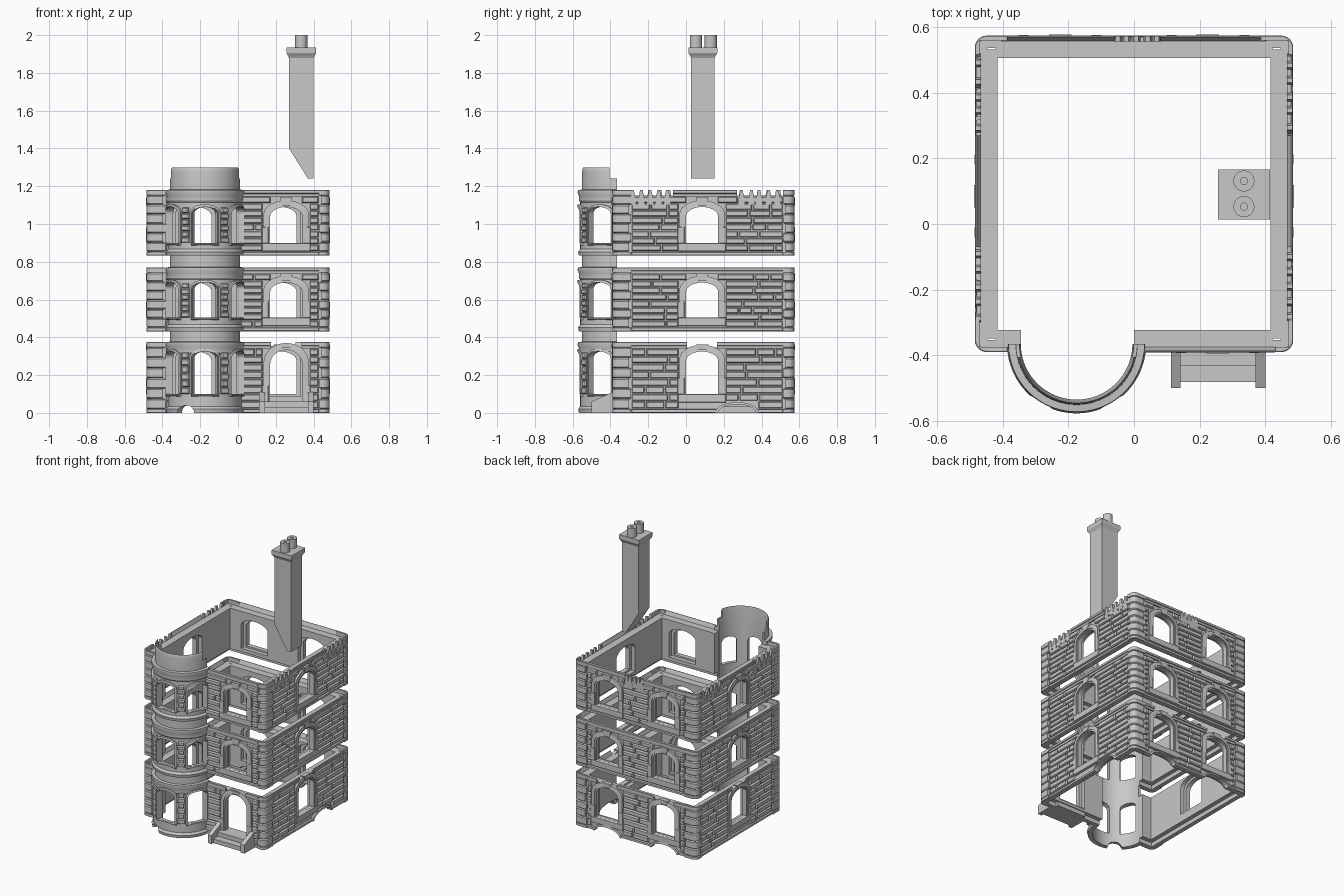
import bpy, bmesh, random
from math import sin, cos, pi
from mathutils import Vector

random.seed(4)
if "Cube" in bpy.data.objects:
    bpy.data.objects.remove(bpy.data.objects["Cube"])

stone = bpy.data.materials.new("grey_stone")
stone.use_nodes = True
GREY = (0.58, 0.58, 0.58, 1)
stone.diffuse_color = GREY
stone.node_tree.nodes["Principled BSDF"].inputs["Base Color"].default_value = GREY

STOREYS = [(0, 0.375), (0.432, 0.77), (0.833, 1.18)]
SILLS = [(0.10, 0.325), (0.505, 0.69), (0.90, 1.09)]
TX, TY, TR = -0.175, -0.365, 0.195

# Each surface maps (along, height, outward) to a point in space
SURFACES = {
    "front": lambda u, z, d: Vector((u, -0.375 - d, z)),
    "back": lambda u, z, d: Vector((u, 0.558 + d, z)),
    "right": lambda u, z, d: Vector((0.468 + d, u, z)),
    "left": lambda u, z, d: Vector((-0.468 - d, u, z)),
}
along_y = lambda u, z, d: Vector((u, d, z))
along_x = lambda u, z, d: Vector((d, u, z))
upward = lambda u, v, d: Vector((u, v, d))


def tower(u, z, d):
    a = u / TR - pi / 2
    return Vector((TX + (TR + d) * cos(a), TY + (TR + d) * sin(a), z))


def finish(bm, name, smooth=False):
    bmesh.ops.recalc_face_normals(bm, faces=bm.faces)
    mesh = bpy.data.meshes.new(name)
    bm.to_mesh(mesh)
    bm.free()
    mesh.materials.append(stone)
    ob = bpy.data.objects.new(name, mesh)
    bpy.context.collection.objects.link(ob)
    if smooth:
        shade(ob)
    return ob


def shade(ob):
    bpy.ops.object.select_all(action="DESELECT")
    ob.select_set(True)
    bpy.context.view_layer.objects.active = ob
    bpy.ops.object.shade_smooth_by_angle(angle=0.6)


def prism(bm, place, rings):
    """Solid through rings of (depth, outline)."""
    loops = [[bm.verts.new(place(u, z, d)) for u, z in pts] for d, pts in rings]
    n = len(loops[0])
    for a, b in zip(loops, loops[1:]):
        for i in range(n):
            j = (i + 1) % n
            bm.faces.new((a[i], a[j], b[j], b[i]))
    bm.faces.new(loops[0])
    bm.faces.new(loops[-1])


def rect(a, b, z0, z1, i=0):
    return [(a + i, z0 + i), (b - i, z0 + i), (b - i, z1 - i), (a + i, z1 - i)]


def block(bm, place, a, b, z0, z1, depth, soft=0.005):
    prism(bm, place, [(-0.01, rect(a, b, z0, z1)), (depth * 0.6, rect(a, b, z0, z1, soft * 0.3)),
                      (depth, rect(a, b, z0, z1, soft))])


def arch(c, w, z0, z1, rise, n=14):
    pts = [(c - w / 2, z0)]
    pts += [(c - w / 2 * cos(pi * i / n), z1 - rise + rise * sin(pi * i / n)) for i in range(n + 1)]
    return pts + [(c + w / 2, z0)]


def band(bm, place, inner, outer, d0, d1):
    """Arched surround between two matching outlines."""
    cols = [[bm.verts.new(place(*p, d)) for p, d in ((i, d0), (i, d1), (o, d1 - 0.003), (o, d0))]
            for i, o in zip(inner, outer)]
    for a, b in zip(cols, cols[1:]):
        for k in range(4):
            m = (k + 1) % 4
            bm.faces.new((a[k], a[m], b[m], b[k]))
    bm.faces.new(cols[0])
    bm.faces.new(cols[-1])


def panel(bm, place, loops, d0, d1):
    """Flat wall with holes."""
    edges = []
    for pts in loops:
        vs = [bm.verts.new(place(u, z, d0)) for u, z in pts]
        edges += [bm.edges.new((vs[i - 1], vs[i])) for i in range(len(vs))]
    faces = [f for f in bmesh.ops.triangle_fill(bm, edges=edges, use_beauty=True)["geom"]
             if isinstance(f, bmesh.types.BMFace)]
    out = bmesh.ops.extrude_face_region(bm, geom=faces, use_keep_orig=True)["geom"]
    bmesh.ops.translate(bm, verts=[v for v in out if isinstance(v, bmesh.types.BMVert)],
                        vec=place(0, 0, d1) - place(0, 0, d0))


def free_spans(a, b, z0, z1, blocked):
    spans, at = [], a
    for p, q, lo, hi in sorted(blocked):
        if hi > z0 + 0.004 and lo < z1 - 0.004 and q > at and p < b:
            if p - at > 0.012:
                spans.append((at, p))
            at = max(at, q)
    return spans + ([(at, b)] if b - at > 0.012 else [])


def brickwork(bm, place, a, b, z0, z1, blocked, rows=8):
    h = (z1 - z0) / rows
    for r in range(rows):
        lo, hi = z0 + r * h + 0.002, z0 + (r + 1) * h - 0.002
        for s, e in free_spans(a, b, lo, hi, blocked):
            while e - s > 0.012:
                t = min(e, s + random.uniform(0.07, 0.2))
                t = e if e - t < 0.04 else t
                block(bm, place, s + 0.003, t - 0.003, lo, hi, random.uniform(0.012, 0.016))
                s = t


def window(bm, place, c, z0, z1, w=0.17, rise=0.05, t=0.035, base=0.045, top=None):
    inner = arch(c, w, z0, z1, rise)
    band(bm, place, inner, arch(c, w + t, z0, z1 + t / 2, rise + t / 3), -0.02, 0.012)
    band(bm, place, arch(c, w + t * 0.6, z0, z1 + t * 0.3, rise + t / 5),
         arch(c, w + 2 * t, z0, z1 + t, rise + t * 0.7), -0.01, 0.017)
    if top:  # sill, jamb stones and keystone
        block(bm, place, c - w / 2 - t - 0.008, c + w / 2 + t + 0.008, z0 - base, z0, 0.017, 0.003)
        for s in (-1, 1):
            m = c + s * (w / 2 + t * 0.75)
            block(bm, place, m - 0.018, m + 0.018, z0 - 0.004, z0 + 0.085, 0.018, 0.003)
        prism(bm, place, [(d, [(c - 0.022, z1 + 0.008), (c + 0.022, z1 + 0.008),
                               (c + 0.034, top), (c - 0.034, top)]) for d in (-0.01, 0.02)])


def corner_stone(bm, sx, sy, wx, wy, z0, z1, soft=0.006, arm=0.032):
    """L-shaped stone with a rounded outer corner."""
    rings = []
    for z, i in ((z0, soft), (z0 + soft, 0), (z1 - soft, 0), (z1, soft)):
        r = 0.036
        pts = [(i + r - r * cos(t * pi / 12), i + r - r * sin(t * pi / 12)) for t in range(7)]
        pts += [(wx - i, i), (wx - i, arm), (arm, arm), (arm, wy - i), (i, wy - i)]
        edge = -0.39 if sy < 0 else 0.574
        rings.append((z, [(sx * (0.485 - p), edge - sy * q) for p, q in pts]))
    prism(bm, upward, rings)


# Storeys: walls, bricks, surrounds and mouldings
SPANS = {"front": [(-0.448, -0.345), (0, 0.448)], "back": [(-0.448, 0.448)],
         "right": [(-0.375, 0.558)], "left": [(-0.375, 0.558)]}
DRESSED = {"front": (-0.385, 0.43), "back": (-0.385, 0.385), "right": (-0.29, 0.515), "left": (-0.29, 0.515)}
OPENINGS = {"front": [0.255], "back": [-0.225, 0.225], "right": [0.085], "left": [0.085]}
VENTS = {"back": [-0.225, 0.225], "right": [0.27]}
TEETH = {"right": (-0.19, 0.39), "left": (-0.19, 0.39), "back": (0.01,)}

for n, ((z0, z1), (s0, s1)) in enumerate(zip(STOREYS, SILLS)):
    walls, bricks, frames, trim = (bmesh.new() for _ in range(4))
    ledge = z1 - 0.028
    for side, place in SURFACES.items():
        door = side == "front" and n == 0
        lo, hi, rise = (0.06, 0.335, 0.08) if door else (s0, s1, 0.05)
        vents = VENTS.get(side, []) if n == 0 else []
        blocked = [(c - 0.11, c + 0.11, 0, 0.055) for c in vents]
        for c in OPENINGS[side]:
            blocked += [(c - 0.122, c + 0.122, lo - 0.045, hi), (c - 0.08, c + 0.08, hi, hi + 0.035),
                        (c - 0.034, c + 0.034, hi, hi + 0.05)]
            window(frames, place, c, lo, hi, rise=rise, top=min(hi + 0.05, z1 - 0.012))
        top_gaps = list(blocked)
        if n == 2:
            for m in TEETH.get(side, ()):
                half = 0.12 if side != "back" else 0.07
                top_gaps.append((m - half, m + half, z1 - 0.06, z1))
                for k in range(-2, 3):
                    c = m + k * half * 0.4 + random.uniform(-0.006, 0.006)
                    prism(trim, place, [(d, [(c - 0.02, z1 - 0.08), (c + 0.02, z1 - 0.08), (c + 0.007, z1),
                                             (c - 0.007, z1)]) for d in (-0.002, 0.015)])
        for a, b in SPANS[side]:
            # Outer skin, then a thicker lining rebated at foot and openings
            ia, ib = (a + 0.026 if a < -0.36 else a), (b - 0.026 if b > 0.1 else b)
            skin, lining = [(a, z0)], [(ia, z0 + 0.03)]
            for c in vents:
                skin += arch(c, 0.2, z0, 0.045, 0.043)
                lining += arch(c, 0.22, z0 + 0.03, 0.06, 0.028)
                band(frames, place, arch(c, 0.2, z0, 0.045, 0.043), arch(c, 0.23, z0, 0.057, 0.055), -0.02, 0.016)
            skin += [(b, z0), (b, ledge), (a, ledge)]
            lining += [(ib, z0 + 0.03), (ib, ledge), (ia, ledge)]
            here = [c for c in OPENINGS[side] if a < c < b]
            panel(walls, place, [skin] + [arch(c, 0.172, lo, hi, rise) for c in here], -0.022, 0)
            panel(walls, place, [lining] + [arch(c, 0.21, lo - 0.012, min(hi + 0.015, ledge - 0.006), rise)
                                            for c in here], -0.052, -0.022)
            e0 = DRESSED[side][0] if a < -0.1 else a
            e1 = DRESSED[side][1] if b > 0.1 else b
            brickwork(bricks, place, e0, e1, z0 + 0.022, z1 - 0.034, blocked)
            # Base course, and cornice rising to a thin lip
            for s, e in free_spans(e0, e1, z0, z0 + 0.02, blocked):
                block(trim, place, s, e, z0, z0 + 0.02, 0.012, 0.003)
            lip = [(-0.004, z1 - 0.034), (0.01, z1 - 0.034), (0.011, z1 - 0.02), (0.017, z1 - 0.017),
                   (0.017, z1 - 0.003), (0.014, z1), (0.011, z1), (0, ledge)]
            for s, e in free_spans(e0, e1, z1 - 0.034, z1, top_gaps):
                prism(trim, lambda d, z, u: place(u, z, d), [(s, lip), (e, lip)])
    finish(walls, f"walls_{n + 1}")
    finish(bricks, f"bricks_{n + 1}")
    finish(frames, f"window_surrounds_{n + 1}")

    # Corner stones, with the base course and cornice carried round them
    quoins = bmesh.new()
    h = (ledge - z0 - 0.02) / 6
    for sx in (-1, 1):
        for sy in (-1, 1):
            wx = 0.056 if (sx, sy) == (1, -1) else 0.1
            wy = 0.1 if sy < 0 else 0.06
            for k in range(6):
                zs, step = z0 + 0.02 + k * h, 0.02 if k % 2 else 0
                corner_stone(quoins, sx, sy, wx - step * 0.6, wy - (0.012 - step * 0.6), zs, zs + h)
            corner_stone(trim, sx, sy, wx, wy, z0, z0 + 0.02, 0.002)
            corner_stone(trim, sx, sy, wx, wy, ledge, z1, 0.002, 0.015)
    finish(quoins, f"corner_stones_{n + 1}")
    finish(trim, f"mouldings_{n + 1}")

# Round bay: revolved half shell with arched openings cut out
profile = []
for z0, z1 in STOREYS:
    profile += [(0.186, z0), (0.202, z0), (0.206, z0 + 0.02), (TR, z0 + 0.035), (TR, z1 - 0.065),
                (0.202, z1 - 0.055), (0.202, z1 - 0.03), (0.209, z1 - 0.015), (0.207, z1), (0.186, z1 + 0.002)]
profile = profile[1:] + [(0.185, 1.275), (0.183, 1.292), (0.18, 1.298), (0.17, 1.2), (0.17, 0)]
shell = bmesh.new()
prism(shell, lambda r, z, a: Vector((TX + r * cos(a), TY + r * sin(a), z)),
      [(pi + pi * i / 48, profile) for i in range(49)])
bay = finish(shell, "round_bay")

cut, frames, bricks = bmesh.new(), bmesh.new(), bmesh.new()
side_step = TR * 62 * pi / 180
for (z0, z1), (s0, s1) in zip(STOREYS, SILLS):
    for c in (-side_step, 0, side_step):
        prism(cut, tower, [(d, arch(c, 0.13, s0, s1, 0.035)) for d in (-0.06, 0.04)])
        window(frames, tower, c, s0, s1, 0.128, 0.035, 0.014)
        block(frames, tower, c - 0.074, c + 0.074, s0 - 0.014, s0, 0.016)
    for c, w in ((side_step / 2, 0.05), (side_step * 1.42, 0.025)):
        h = (s1 - s0) / 6
        for s in (-1, 1):
            for k in range(6):
                half = w / 2 - (0.006 if k % 2 else 0)
                block(bricks, tower, s * c - half, s * c + half, s0 + k * h, s0 + k * h + h - 0.003, 0.014)
prism(cut, tower, [(d, arch(-side_step / 2, 0.1, -0.02, 0.04, 0.038)) for d in (-0.06, 0.04)])
prism(cut, along_x, [(d, rect(-0.405, -0.3, 1.24, 1.4)) for d in (-0.5, 0.1)])
finish(frames, "bay_window_surrounds")
finish(bricks, "bay_bricks")
cutter = finish(cut, "bay_cutter")
cutter.hide_render = True
mod = bay.modifiers.new("openings", "BOOLEAN")
mod.object, mod.operation, mod.solver = cutter, "DIFFERENCE", "EXACT"
bay.data = bpy.data.meshes.new_from_object(bay.evaluated_get(bpy.context.evaluated_depsgraph_get()))
bay.modifiers.clear()
bpy.data.objects.remove(cutter)
shade(bay)

# Entrance steps with sloping cheeks
steps = bmesh.new()
for x in (0.112, 0.37):
    prism(steps, along_x, [(d, [(-0.5, 0), (-0.375, 0), (-0.375, 0.11), (-0.39, 0.11), (-0.5, 0.06)])
                           for d in (x, x + 0.03)])
for y, z in ((-0.482, 0.03), (-0.432, 0.06)):
    prism(steps, along_x, [(d, rect(y, -0.33, 0, z)) for d in (0.14, 0.372)])
finish(steps, "entrance_steps")

# Chimney with moulded cap and two pots
stack = bmesh.new()
prism(stack, along_y, [(d, [(0.27, 1.9), (0.27, 1.4), (0.37, 1.24), (0.4, 1.24), (0.4, 1.9)]) for d in (0.027, 0.152)])
prism(stack, upward, [(z, rect(0.27 - g, 0.4 + g, 0.027 - g, 0.152 + g)) for z, g in
                      ((1.88, 0), (1.89, 0.005), (1.905, 0.014), (1.935, 0.014))])
finish(stack, "chimney")
pots = bmesh.new()
for y in (0.053, 0.131):
    ringed = lambda r, z, a: Vector((0.335 + r * cos(a), y + r * sin(a), z))
    prof = [(0.032, 1.93), (0.032, 2.0), (0.011, 2.0), (0.011, 1.95), (0.0, 1.95), (0.0, 1.93)]
    prism(pots, ringed, [(2 * pi * i / 24, prof) for i in range(25)])
bmesh.ops.remove_doubles(pots, verts=pots.verts, dist=0.0001)
finish(pots, "chimney_pots", True)
